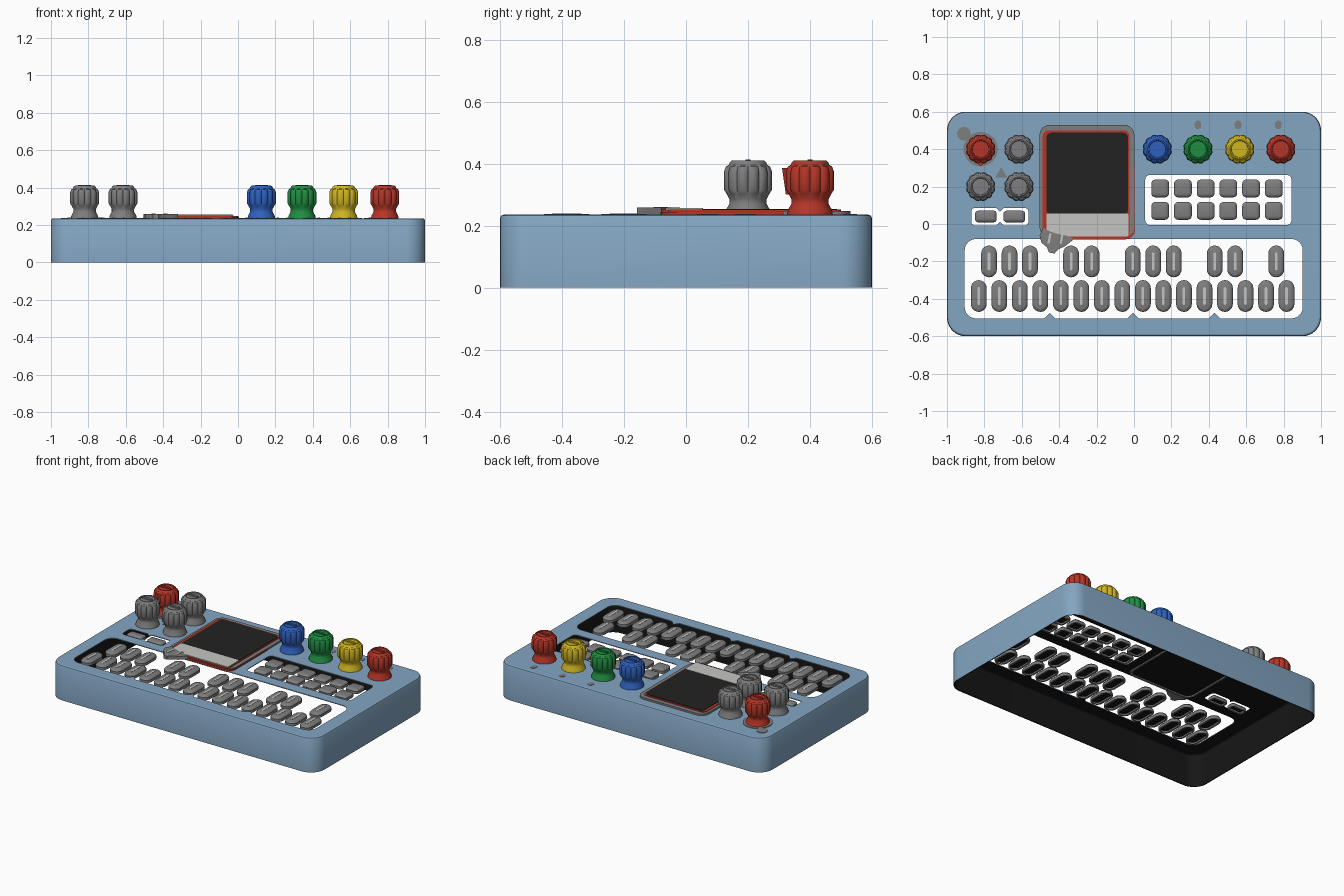
import bpy, bmesh, math
from mathutils import Vector

old = bpy.data.objects.get("Cube")
if old:
    bpy.data.objects.remove(old, do_unlink=True)


def material(name, r, g, b):
    m = bpy.data.materials.new(name)
    m.use_nodes = True
    m.diffuse_color = (r, g, b, 1)
    node = next(n for n in m.node_tree.nodes if n.type == 'BSDF_PRINCIPLED')
    node.inputs["Base Color"].default_value = (r, g, b, 1)
    node.inputs["Roughness"].default_value = 0.6
    return m


CASE = material("case blue", .23, .38, .54)
BLACK = material("interior black", .008, .008, .008)
GREY = material("mid grey", .21, .21, .21)
LIGHT = material("light grey", .56, .56, .54)
SCREEN = material("screen black", .016, .016, .016)
RED = material("red", .47, .036, .02)
BLUE = material("knob blue", .028, .12, .52)
GREEN = material("green", .014, .27, .055)
YELLOW = material("yellow", .62, .46, .015)
TOP = .235


def rrect(x0, x1, y0, y1, r, n=6):
    """Rounded rectangle, counter-clockwise."""
    corners = [(x1 - r, y1 - r), (x0 + r, y1 - r), (x0 + r, y0 + r), (x1 - r, y0 + r)]
    return [(cx + r * math.cos((q + i / n) * math.pi / 2), cy + r * math.sin((q + i / n) * math.pi / 2))
            for q, (cx, cy) in enumerate(corners) for i in range(n + 1)]


def box_loop(w, h, r, inset=0, n=6):
    return rrect(-w / 2 + inset, w / 2 - inset, -h / 2 + inset, h / 2 - inset, max(r - inset, .002), n)


def circle(r, n=32):
    return [(r * math.cos(2 * math.pi * i / n), r * math.sin(2 * math.pi * i / n)) for i in range(n)]


def add(name, me, mats, at=(0, 0, 0)):
    for m in mats:
        me.materials.append(m)
    ob = bpy.data.objects.new(name, me)
    bpy.context.collection.objects.link(ob)
    ob.location = at
    bpy.ops.object.select_all(action='DESELECT')
    ob.select_set(True)
    bpy.context.view_layer.objects.active = ob
    bpy.ops.object.shade_smooth_by_angle(angle=math.radians(35))
    return ob


def loft(name, rings, mats, at=(0, 0, 0), closed=False, rule=None):
    """Skin a stack of (loop, z) rings; cap the ends, or join last to first."""
    bm = bmesh.new()
    rows = [[bm.verts.new((x, y, z)) for x, y in loop] for loop, z in rings]
    pairs = list(zip(rows, rows[1:])) + ([(rows[-1], rows[0])] if closed else [])
    for a, b in pairs:
        for i in range(len(a)):
            j = (i + 1) % len(a)
            bm.faces.new((a[i], a[j], b[j], b[i]))
    if not closed:
        bm.faces.new(rows[0][::-1])
        bm.faces.new(rows[-1])
    bmesh.ops.recalc_face_normals(bm, faces=bm.faces)
    if rule:
        bm.normal_update()
        for f in bm.faces:
            f.material_index = rule(f)
    me = bpy.data.meshes.new(name)
    bm.to_mesh(me)
    bm.free()
    return add(name, me, mats, at)


def plate(name, loop, z0, z1, mat, at=(0, 0, 0)):
    return loft(name, [(loop, z0), (loop, z1)], [mat], at)


def repeat(ob, name, places):
    for x, y in places:
        c = bpy.data.objects.new(name, ob.data)
        bpy.context.collection.objects.link(c)
        c.location = (x, y, 0)


# Case wall: thin ribbon, blue outside and black inside
def outline(inset):
    return box_loop(2, 1.2, .1, inset, 8)


def inner(f):
    c = f.calc_center_median()
    return 1 if f.normal.z < -.3 or f.normal.dot(Vector((c.x, c.y, 0))) < -.01 else 0


loft("case_wall", [(outline(0), 0), (outline(0), .224), (outline(.004), .232), (outline(.012), TOP),
                   (outline(.012), .23), (outline(.006), .224), (outline(.006), 0)],
     [CASE, BLACK], closed=True, rule=inner)


# Case top: outline with cut-outs, some with small pointed notches
def notched(loop, y, xs, size):
    out = []
    for p, q in zip(loop, loop[1:] + loop[:1]):
        out.append(p)
        if abs(p[1] - y) < .001 and abs(q[1] - y) < .001 and abs(p[0] - q[0]) > .1:
            s = 1 if q[0] > p[0] else -1
            for x in xs[::s]:
                out += [(x - s * abs(size), y), (x, y + size), (x + s * abs(size), y)]
    return out


key_hole = notched(rrect(-.905, .902, -.505, -.08, .06), -.505, [-.45, -.005, .43], .03)
switch_hole = notched(rrect(-.87, -.565, -.008, .086, .02), -.008, [-.717], .02)
switch_hole = notched(switch_hole, .086, [-.717], -.02)
pad_hole = rrect(.06, .842, -.005, .262, .025)
cu = bpy.data.curves.new("case_top", 'CURVE')
cu.dimensions = '2D'
cu.fill_mode = 'BOTH'
cu.extrude = .0025
for loop in (outline(.012), key_hole, switch_hole, pad_hole):
    s = cu.splines.new('POLY')
    s.points.add(len(loop) - 1)
    for p, (x, y) in zip(s.points, loop):
        p.co = (x, y, 0, 1)
    s.use_cyclic_u = True
tmp = bpy.data.objects.new("top_helper", cu)
bpy.context.collection.objects.link(tmp)
bpy.context.view_layer.update()
me = bpy.data.meshes.new_from_object(tmp.evaluated_get(bpy.context.evaluated_depsgraph_get()))
bpy.data.objects.remove(tmp, do_unlink=True)
me.materials.clear()
bm = bmesh.new()
bm.from_mesh(me)
bmesh.ops.remove_doubles(bm, verts=bm.verts, dist=.0002)
bmesh.ops.recalc_face_normals(bm, faces=bm.faces)
for f in bm.faces:
    f.material_index = 1 if f.calc_center_median().z < -.002 else 0
bm.to_mesh(me)
bm.free()
add("case_top", me, [CASE, BLACK], (0, 0, TOP - .0025))


# Keys, pads and switches: rounded caps with dark hollow undersides
def cap(name, w, h, r, at):
    ring = lambda i: box_loop(w, h, r, i, 5)
    return loft(name, [(ring(.012), .218), (ring(.012), .208), (ring(0), .208), (ring(0), .226),
                       (ring(.006), .234), (ring(.016), .238)], [GREY, BLACK], (*at, 0),
                rule=lambda f: 1 if f.normal.z < -.5 and f.calc_center_median().z > .21 else 0)


step, first = .1097, -.83
white = [(first + step * i, -.385) for i in range(16)]
upper = [(first + step * (i + .5), -.2) for i in (0, 1, 2, 4, 5, 7, 8, 9, 11, 12, 14)]
keys = white + upper
repeat(cap("key", .084, .17, .042, keys[0]), "key", keys[1:])
mark = plate("key_mark", box_loop(.014, .095, .005, n=2), .236, .2395, LIGHT, (*keys[0], 0))
repeat(mark, "key_mark", keys[1:])
pads = [(.14 + .1215 * i, y) for y in (.07, .19) for i in range(6)]
repeat(cap("pad", .095, .095, .022, pads[0]), "pad", pads[1:])
repeat(cap("switch", .115, .062, .016, (-.792, .04)), "switch", [(-.64, .04)])


# Knobs: flared foot, narrow waist and fluted grip
def fluted(r, depth, n=96):
    return [(x * k, y * k) for i, (x, y) in enumerate(circle(r, n))
            for k in [1 - depth * (1 - abs(math.sin(6 * 2 * math.pi * i / n)) ** .6)]]


PROFILE = [(.074, TOP, 0), (.071, .25, 0), (.06, .27, 0), (.06, .285, 0), (.07, .302, .04), (.079, .315, .12),
           (.079, .375, .12), (.073, .39, .1), (.062, .396, 0), (.059, .404, 0), (.052, .41, 0), (.046, .41, 0),
           (.044, .405, 0)]
knobs = [("grey_knob", GREY, [(-.82, .2), (-.615, .2), (-.615, .4)]), ("selector_knob", RED, [(-.82, .4)]),
         ("blue_knob", BLUE, [(.125, .4)]), ("green_knob", GREEN, [(.342, .4)]),
         ("yellow_knob", YELLOW, [(.565, .4)]), ("red_knob", RED, [(.785, .4)])]
for name, mat, places in knobs:
    knob = loft(name, [(fluted(r, d), z) for r, z, d in PROFILE], [mat], (*places[0], 0))
    repeat(knob, name, places[1:])
    bar = plate(name + "_grip", box_loop(.07, .016, .006, n=3), .404, .413, mat, (*places[0], 0))
    repeat(bar, name + "_grip", places[1:])
loft("selector_pointer", [([(-.05, -.05), (0, -.078), (.05, -.05)], .3),
                          ([(-.05, -.05), (0, -.09), (.05, -.05)], .385)], [RED], (-.82, .4, 0))

# Flat printed marks
plate("selector_dial", circle(.092, 40), TOP, .239, GREY, (-.82, .4, 0))
plate("dial_dot", circle(.036), TOP, .238, GREY, (-.91, .483, 0))
plate("triangle_mark", [(-.033, -.025), (.033, -.025), (0, .03)], TOP, .238, GREY, (-.71, .273, 0))
dash = plate("knob_mark", box_loop(.035, .045, .015, n=3), TOP, .237, GREY, (.342, .53, 0))
repeat(dash, "knob_mark", [(.556, .53), (.772, .53)])

# Display: red and grey surrounds, dark screen, light panel below it
plate("display_underlay", rrect(-.47, .005, -.082, .35, .05), TOP, .243, RED)
plate("display_frame", rrect(-.505, .002, -.07, .53, .055), TOP, .247, GREY)
plate("display_border", rrect(-.488, -.024, -.08, .5, .03), TOP, .251, RED)
plate("display_screen", rrect(-.468, -.032, .05, .488, .025), .245, .254, SCREEN)
plate("display_panel", rrect(-.468, -.03, -.066, .055, .006), .245, .256, LIGHT)
loft("display_rim_below", [(rrect(a, b, c, d, .05), z) for a, b, c, d, z in
                           [(-.5, 0, -.07, .525, .231), (-.5, 0, -.07, .525, .222),
                            (-.488, -.012, -.058, .513, .222), (-.488, -.012, -.058, .513, .231)]],
     [GREY], closed=True)

# Grey paint splash at the lower left of the display
splash = [(-.505, -.06), (-.495, -.1), (-.465, -.125), (-.455, -.152), (-.425, -.158), (-.405, -.135),
          (-.37, -.12), (-.32, -.08), (-.36, -.062), (-.4, -.055), (-.45, -.04), (-.485, -.02)]
plate("paint_splash", splash, TOP, .258, GREY)
for x in (-.455, -.39):
    plate("splash_highlight", [(-.008, -.03), (.004, -.03), (.014, .025), (.002, .025)], .257, .26, LIGHT,
          (x, -.075, 0))
